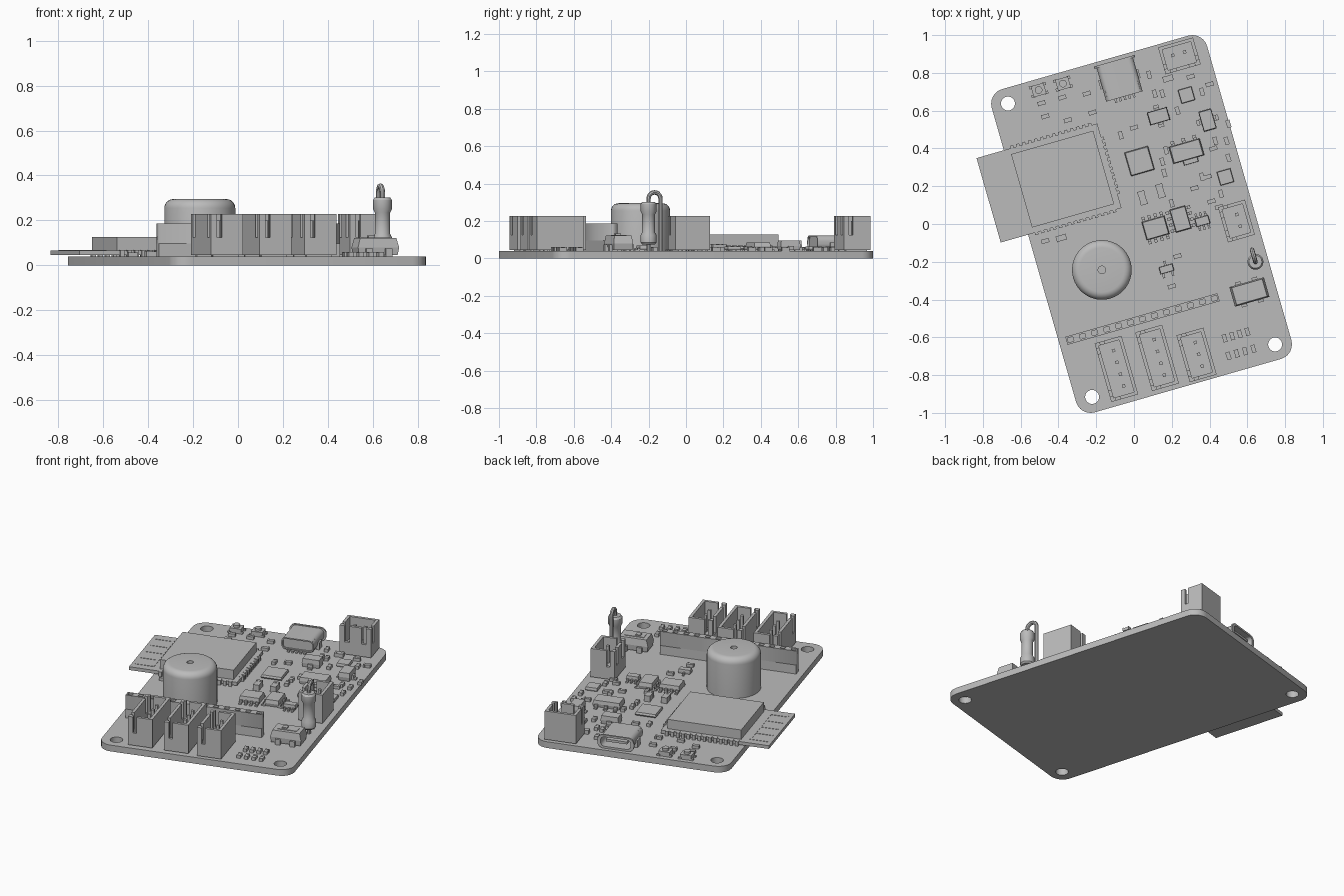
import bpy, bmesh, math
from mathutils import Matrix, Vector

TILT = math.radians(16)
TOP = 0.04            # upper face of the board

cube = bpy.data.objects.get("Cube")
if cube:
    bpy.data.objects.remove(cube, do_unlink=True)

grey = bpy.data.materials.new("plain grey")
grey.use_nodes = True
grey.diffuse_color = (0.5, 0.5, 0.5, 1)
grey.node_tree.nodes["Principled BSDF"].inputs["Base Color"].default_value = grey.diffuse_color


# ---------- helpers ----------
def place(name, mesh, x, y, turn=0, smooth=False):
    mesh.materials.clear()
    mesh.materials.append(grey)
    ob = bpy.data.objects.new(name, mesh)
    bpy.context.scene.collection.objects.link(ob)
    ob.location = (x, y, 0)
    ob.rotation_euler.z = TILT + math.radians(turn)
    if smooth:
        bpy.ops.object.select_all(action='DESELECT')
        ob.select_set(True)
        bpy.context.view_layer.objects.active = ob
        bpy.ops.object.shade_smooth_by_angle()
    return ob


def finish(bm, name, x, y, turn=0, smooth=False):
    mesh = bpy.data.meshes.new(name)
    bm.to_mesh(mesh)
    bm.free()
    return place(name, mesh, x, y, turn, smooth)


def box(bm, cx, cy, z0, z1, sx, sy, top=1, low=1):
    """Box between two heights; top and low scale its end faces."""
    m = Matrix.Translation((cx, cy, (z0 + z1) / 2)) @ Matrix.Diagonal((sx, sy, z1 - z0, 1))
    for v in bmesh.ops.create_cube(bm, size=1, matrix=m)["verts"]:
        k = top if v.co.z > (z0 + z1) / 2 else low
        v.co.x, v.co.y = cx + (v.co.x - cx) * k, cy + (v.co.y - cy) * k


def lathe(bm, profile, steps=40):
    verts = [bm.verts.new((r, 0, z)) for r, z in profile]
    edges = [bm.edges.new(pair) for pair in zip(verts, verts[1:])]
    bmesh.ops.spin(bm, geom=verts + edges, axis=(0, 0, 1), cent=(0, 0, 0),
                   angle=math.tau, steps=steps)
    bmesh.ops.remove_doubles(bm, verts=bm.verts, dist=1e-5)
    bmesh.ops.recalc_face_normals(bm, faces=bm.faces)


def ring(cx, cy, r, n=24):
    return [(cx + r * math.cos(math.tau * i / n), cy + r * math.sin(math.tau * i / n))
            for i in range(n)]


def round_rect(w, d, r, n=6):
    pts = []
    for q, (sx, sy) in enumerate([(1, 1), (-1, 1), (-1, -1), (1, -1)]):
        for i in range(n + 1):
            a = (q + i / n) * math.pi / 2
            pts.append((sx * (w / 2 - r) + r * math.cos(a), sy * (d / 2 - r) + r * math.sin(a)))
    return pts


def plate(outlines, depth):
    """Filled flat outline with holes, thickened about z = 0."""
    cu = bpy.data.curves.new("outline", 'CURVE')
    cu.dimensions, cu.fill_mode, cu.extrude = '2D', 'BOTH', depth / 2
    for pts in outlines:
        sp = cu.splines.new('POLY')
        sp.points.add(len(pts) - 1)
        for p, (x, y) in zip(sp.points, pts):
            p.co = (x, y, 0, 1)
        sp.use_cyclic_u = True
    ob = bpy.data.objects.new("outline", cu)
    mesh = bpy.data.meshes.new_from_object(ob)
    bpy.data.objects.remove(ob)
    return mesh


# ---------- circuit board with three mounting holes ----------
holes = [ring(sx * 0.504, sy * 0.808, 0.037) for sx, sy in [(-1, 1), (-1, -1), (1, -1)]]
board = plate([round_rect(1.186, 1.78, 0.08)] + holes, TOP)
board.transform(Matrix.Translation((0, 0, TOP / 2)))
place("circuit_board", board, 0.04, 0, smooth=True)

# ---------- radio module ----------
bm = bmesh.new()
L, W = 0.665, 0.465
box(bm, 0, 0, 0.046, 0.067, L, W)
box(bm, 0.075, 0, 0.067, 0.127, 0.452, 0.404)
pitch = 0.033
for i in range(14):
    for s in (-1, 1):
        box(bm, L / 2 - 0.04 - i * pitch, s * W / 2, TOP, 0.069, 0.018, 0.026)
for i in range(10):
    box(bm, L / 2, (i - 4.5) * pitch, TOP, 0.069, 0.026, 0.018)
for i in range(5):
    box(bm, -0.255, (i - 2) * 0.09, 0.066, 0.069, 0.11, 0.012)
box(bm, -0.2, 0, 0.066, 0.069, 0.012, 0.37)
finish(bm, "radio_module", -0.45, 0.217)

# ---------- buzzer ----------
bm = bmesh.new()
rim = [(0.118 + 0.04 * math.cos(a), 0.255 + 0.04 * math.sin(a))
       for a in [math.pi / 2 * i / 6 for i in range(7)]]
lathe(bm, [(0, TOP), (0.158, TOP)] + rim + [(0.02, 0.295), (0.02, 0.27), (0, 0.27)])
finish(bm, "buzzer", -0.17, -0.243, smooth=True)

# ---------- socket strip ----------
N, P = 13, 0.066
sockets = [[((i - 6) * P + a * 0.015, b * 0.012) for a, b in
            [(-1, -1), (1, -1), (1, 1), (-1, 1)]] for i in range(N)]
e = N * P / 2 - 0.01
strip = plate([[(-e, -0.022), (e, -0.022), (e, 0.022), (-e, 0.022)]] + sockets, 0.09)
strip.transform(Matrix.Translation((0, 0, 0.142)))
place("socket_strip_top", strip, 0.045, -0.503)
bm = bmesh.new()
box(bm, 0, 0, TOP, 0.097, 2 * e, 0.044)
for i in range(N):
    box(bm, (i - 6) * P, 0, 0, TOP, 0.015, 0.015)
finish(bm, "socket_strip_base", 0.045, -0.503)


# ---------- shrouded pin connectors ----------
def connector(name, x, y, pins, turn=0):
    bm = bmesh.new()
    d, w, t, lo, hi = (pins - 1) * 0.065 + 0.128, 0.148, 0.018, 0.125, 0.228
    box(bm, 0, 0, 0.046, 0.09, w, d)
    box(bm, w / 2 - t / 2, 0, 0.09, hi, t, d)
    # keyed wall with two notches
    box(bm, -w / 2 + t / 2, 0, 0.09, lo, t, d)
    box(bm, -w / 2 + t / 2, 0, lo, hi, t, d - 0.12)
    for s in (-1, 1):
        box(bm, -w / 2 + t / 2, s * (d / 2 - 0.015), lo, hi, t, 0.03)
        # end wall with one slot close to the keyed side
        yy = s * (d / 2 - t / 2)
        box(bm, 0, yy, 0.09, lo, w, t)
        box(bm, -w / 2 + 0.014, yy, lo, hi, 0.028, t)
        box(bm, 0.025, yy, lo, hi, w - 0.05, t)
        box(bm, 0, s * (d / 2 - 0.03), TOP, 0.046, w * 0.8, 0.02)
    for i in range(pins):
        yy = (i - (pins - 1) / 2) * 0.065
        box(bm, 0.012, yy, 0, 0.2, 0.017, 0.017)
    finish(bm, name, x, y, turn)


connector("front_connector_left", -0.093, -0.767, 4)
connector("front_connector_middle", 0.122, -0.709, 4)
connector("front_connector_right", 0.331, -0.693, 3)
connector("side_connector", 0.542, 0.016, 2)
connector("back_connector", 0.24, 0.89, 2, 90)

# ---------- charging port ----------
port = plate([round_rect(0.2, 0.075, 0.03), round_rect(0.185, 0.06, 0.024)], 0.19)
lip = plate([round_rect(0.225, 0.085, 0.035), round_rect(0.185, 0.06, 0.024)], 0.012)
stand = Matrix.Rotation(math.pi / 2, 4, 'X')
port.transform(Matrix.Translation((0, 0, 0.085)) @ stand)
lip.transform(Matrix.Translation((0, 0.095, 0.085)) @ stand)
place("charging_port_shell", port, -0.077, 0.767, smooth=True)
place("charging_port_lip", lip, -0.077, 0.767, smooth=True)
bm = bmesh.new()
box(bm, 0, -0.06, 0.05, 0.115, 0.18, 0.05)
box(bm, 0, 0.02, 0.08, 0.095, 0.13, 0.13)
for s in (-1, 1):
    box(bm, s * 0.1, 0, TOP, 0.085, 0.02, 0.05)
for i in range(5):
    box(bm, (i - 2) * 0.025, -0.1, TOP, 0.05, 0.012, 0.03)
finish(bm, "charging_port_core", -0.077, 0.767)

# ---------- upright resistor with bent lead ----------
bm = bmesh.new()
lathe(bm, [(0, 0.075), (0.034, 0.075), (0.042, 0.085), (0.042, 0.125), (0.034, 0.14),
           (0.034, 0.235), (0.042, 0.25), (0.042, 0.29), (0.034, 0.302), (0, 0.302)], 24)
finish(bm, "upright_resistor", 0.643, -0.2, smooth=True)
wire = bpy.data.curves.new("resistor_lead", 'CURVE')
wire.dimensions, wire.bevel_depth, wire.bevel_resolution = '3D', 0.012, 2
arc = [(0, 0.033 - 0.033 * math.cos(math.pi * i / 10), 0.32 + 0.033 * math.sin(math.pi * i / 10))
       for i in range(11)]
path = [(0, 0, 0.01)] + arc + [(0, 0.066, 0.01)]
sp = wire.splines.new('POLY')
sp.points.add(len(path) - 1)
for p, co in zip(sp.points, path):
    p.co = (*co, 1)
tmp = bpy.data.objects.new("lead", wire)
lead = bpy.data.meshes.new_from_object(tmp)
bpy.data.objects.remove(tmp)
place("resistor_lead", lead, 0.643, -0.2, smooth=True)

# ---------- slide switch ----------
bm = bmesh.new()
box(bm, 0, 0, 0.046, 0.08, 0.19, 0.108, low=0.94)
box(bm, 0, 0, 0.08, 0.122, 0.19, 0.108, top=0.88)
box(bm, 0, 0, 0.12, 0.125, 0.12, 0.05)
box(bm, -0.02, 0, 0.125, 0.132, 0.03, 0.03)
for sx in (-1, 1):
    for sy in (-1, 1):
        box(bm, sx * 0.045, sy * 0.058, TOP, 0.075, 0.03, 0.02)
finish(bm, "slide_switch", 0.611, -0.36)

# ---------- push buttons ----------
for name, x, y in [("left_button", -0.505, 0.709), ("right_button", -0.376, 0.743)]:
    bm = bmesh.new()
    box(bm, 0, 0, TOP, 0.07, 0.07, 0.06)
    for sx in (-1, 1):
        for sy in (-1, 1):
            box(bm, sx * 0.036, sy * 0.024, TOP, 0.05, 0.02, 0.016)
    lathe(bm, [(0, 0.07), (0.02, 0.07), (0.02, 0.086), (0, 0.086)], 16)
    finish(bm, name, x, y)


# ---------- leaded chips ----------
def chip(name, x, y, w, d, h, back, front, turn=0, step=0.033, lead=0.016):
    bm = bmesh.new()
    mid = TOP + h / 2
    box(bm, 0, 0, TOP + 0.004, mid, w, d, low=0.93)
    box(bm, 0, 0, mid, TOP + h, w, d, top=0.93)
    for s, n in ((1, back), (-1, front)):
        for i in range(n):
            px = (i - (n - 1) / 2) * step
            box(bm, px, s * (d / 2 + 0.005), TOP, mid, lead, 0.012)
            box(bm, px, s * (d / 2 + 0.015), TOP, TOP + 0.008, lead, 0.02)
    finish(bm, name, x, y, turn)


chip("regulator", 0.278, 0.386, 0.17, 0.092, 0.045, 3, 0, step=0.06, lead=0.02)
chip("regulator_tab", 0.3, 0.335, 0.08, 0.03, 0.025, 0, 0)
chip("driver_chip", 0.114, -0.021, 0.125, 0.1, 0.042, 4, 4)
chip("memory_chip", 0.246, 0.026, 0.125, 0.085, 0.045, 4, 4, 90)
chip("charger_chip", 0.362, 0.016, 0.075, 0.045, 0.035, 3, 3, step=0.025, lead=0.012)
chip("transistor", 0.172, -0.238, 0.075, 0.038, 0.03, 1, 2, step=0.05, lead=0.012)
chip("back_diode", 0.13, 0.571, 0.11, 0.07, 0.055, 1, 1, 90 * 0, lead=0.03)
chip("side_diode", 0.389, 0.55, 0.11, 0.07, 0.055, 1, 1, 90, lead=0.03)
for name, x, y, w in [("bridge_chip", 0.029, 0.333, 0.13), ("sensor_chip", 0.278, 0.683, 0.075),
                      ("status_chip", 0.484, 0.249, 0.075)]:
    chip(name, x, y, w, w, 0.025, 0, 0)


# ---------- small two-ended components ----------
def passives(name, spots, turn, long=0.042, wide=0.023, h=0.018):
    for x, y in spots:
        bm = bmesh.new()
        box(bm, 0, 0, TOP, TOP + h, long * 0.6, wide * 0.94)
        for s in (-1, 1):
            box(bm, s * long * 0.39, 0, TOP, TOP + h + 0.002, long * 0.22, wide)
        finish(bm, name, x, y, turn)


passives("crosswise_component", [
    (-.49, .64), (-.38, .67), (-.25, .69), (-.47, .57), (-.22, .59), (-.35, .55), (0, .51),
    (.3, .78), (.4, .74), (.42, .4), (.39, .25), (.32, .19), (.41, .12), (-.47, -.09),
    (.2, -.33), (.23, -.17), (.45, .09)], 0)
passives("lengthwise_component", [
    (.08, .79), (.11, .69), (.15, .69), (.23, .6), (.36, .7), (-.07, .47), (.43, .44),
    (.49, .44), (.5, .35), (.17, .39), (.36, .25), (.46, .16), (.5, .53), (.15, .33),
    (.16, .27), (.2, .11)], 90)
passives("wide_component", [(-.385, -.074), (.18, .77)], 0, 0.055, 0.032, 0.022)
passives("capacitor", [(.045, .138), (.14, .175)], 90, 0.075, 0.038, 0.035)
passives("indicator_row", [(.48 + i * .04, -.605 + i * .0115) for i in range(4)], 90)
passives("resistor_row", [(.5 + i * .044, -.698 + i * .0125) for i in range(4)], 90)
